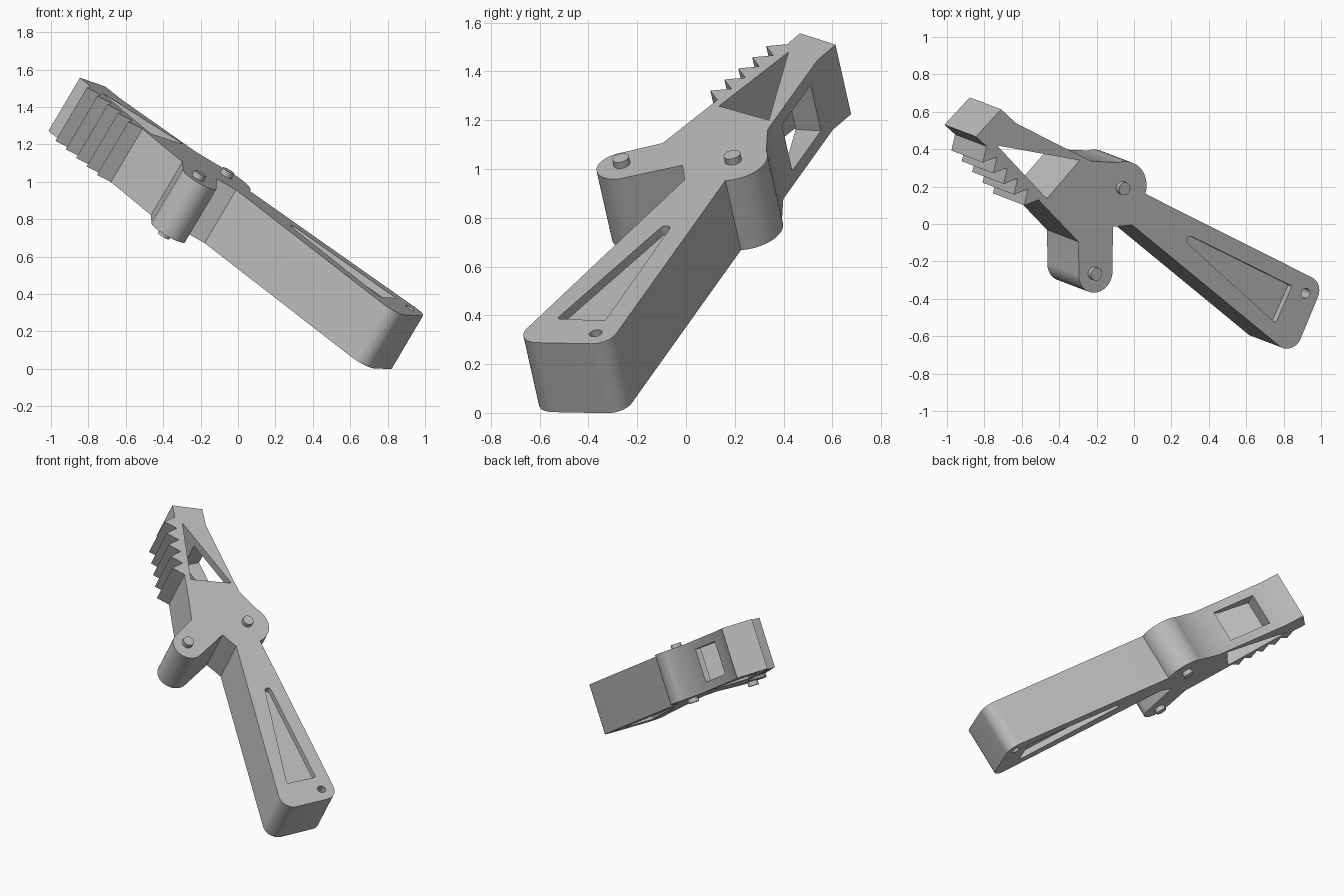
import bpy, bmesh
from math import atan2, cos, sin, pi, tan, radians
from mathutils import Vector

if "Cube" in bpy.data.objects:
    bpy.data.objects.remove(bpy.data.objects["Cube"])

# Tilted frame: local z is the plate normal, local z = 0 is the upper face
N = Vector((0.50, -0.19, 0.846)).normalized()
LEVEL, THICK = 0.805, 0.337
FRAME = N.to_track_quat('Z', 'Y').to_matrix().to_4x4()
FRAME.translation = N * LEVEL
INV = FRAME.inverted()

grey = bpy.data.materials.new("light_grey")
grey.use_nodes = True
grey.diffuse_color = (0.5, 0.5, 0.5, 1)
grey.node_tree.nodes["Principled BSDF"].inputs["Base Color"].default_value = (0.5, 0.5, 0.5, 1)


def flat(x, y):
    """Plan position dropped on the upper face, in local 2D."""
    z = (LEVEL - N.x * x - N.y * y) / N.z
    return (INV @ Vector((x, y, z))).xy


def arc(centre, r, start, end, n=24):
    """Clockwise arc between the directions of two points."""
    c = flat(*centre)
    a, b = [atan2(d.y, d.x) for d in (flat(*start) - c, flat(*end) - c)]
    sweep = (a - b) % (2 * pi)
    return [c + r * Vector((cos(a - sweep * i / n), sin(a - sweep * i / n))) for i in range(n + 1)]


def fillet(before, corner, after, r, n=10):
    """Rounded corner between two straight edges."""
    p, c, q = flat(*before), flat(*corner), flat(*after)
    d1, d2 = (p - c).normalized(), (q - c).normalized()
    half = d1.angle(d2) / 2
    s, e = c + d1 * r / tan(half), c + d2 * r / tan(half)
    mid = c + (d1 + d2).normalized() * r / sin(half)
    turn = (s - mid).angle_signed(e - mid)
    a = atan2((s - mid).y, (s - mid).x)
    return [mid + r * Vector((cos(a - turn * i / n), sin(a - turn * i / n))) for i in range(n + 1)]


def prism(name, pts, low, high):
    bm = bmesh.new()
    face = bm.faces.new([bm.verts.new((p.x, p.y, low)) for p in pts])
    top = bmesh.ops.extrude_face_region(bm, geom=[face])["geom"]
    bmesh.ops.translate(bm, verts=[v for v in top if isinstance(v, bmesh.types.BMVert)],
                        vec=(0, 0, high - low))
    bmesh.ops.recalc_face_normals(bm, faces=bm.faces)
    mesh = bpy.data.meshes.new(name)
    bm.to_mesh(mesh)
    bm.free()
    mesh.materials.append(grey)
    ob = bpy.data.objects.new(name, mesh)
    bpy.context.collection.objects.link(ob)
    ob.matrix_world = FRAME
    return ob


def disc(centre, r, n=24):
    c = flat(*centre)
    return [c + r * Vector((cos(2 * pi * i / n), sin(2 * pi * i / n))) for i in range(n)]


def activate(ob):
    bpy.ops.object.select_all(action='DESELECT')
    ob.select_set(True)
    bpy.context.view_layer.objects.active = ob


def cut(ob, cutter):
    cutter.hide_render = True
    mod = ob.modifiers.new("cut", 'BOOLEAN')
    mod.operation, mod.solver, mod.object = 'DIFFERENCE', 'EXACT', cutter
    activate(ob)
    bpy.ops.object.modifier_apply(modifier=mod.name)
    bpy.data.objects.remove(cutter)


# Outline: jaw tip, pivot boss, handle, short lever, toothed jaw edge
pivot, lever = (-0.06, 0.19), (-0.205, -0.265)
boss_end, notch = (0.067, 0.16), (-0.01, -0.005)
far, near = (1.014, -0.317), (0.85, -0.712)
outline = [flat(*p) for p in ((-0.845, 0.467), (-0.71, 0.613), (-0.63, 0.538), (-0.227, 0.335))]
outline += arc(pivot, 0.147, (-0.08, 0.334), boss_end)
outline += fillet(boss_end, far, near, 0.085) + fillet(far, near, notch, 0.085)
outline += [flat(*notch), flat(-0.112, -0.015)]
outline += arc(lever, 0.104, (-0.115, -0.27), (-0.297, -0.262))
outline.append(flat(-0.297, -0.095))
tip, step, root = Vector((-0.586, 0.10)), Vector((-0.0555, 0.0572)), Vector((0.075, 0.029))
for i in range(5):
    t = tip + step * i
    outline += [flat(*(t + root)), flat(*t)]
outline.append(flat(*(tip + step * 5 + root)))
body = prism("clamp_body", outline, -THICK, 0)

# Triangular opening through the jaw and the window in its back wall
triangle = [flat(*p) for p in ((-0.732, 0.42), (-0.29, 0.34), (-0.466, 0.135))]
cut(body, prism("jaw_opening", triangle, -THICK - 0.1, 0.1))
a, b = flat(-0.555, 0.50), flat(-0.322, 0.383)
along = (b - a).normalized()
inward = Vector((along.y, -along.x))
window = [a - inward * 0.1, b - inward * 0.1, b + inward * 0.055, a + inward * 0.13]
cut(body, prism("jaw_window", window, -THICK + 0.058, -0.058))

# Shallow recess on both faces of the handle, and the hole at its end
tri = [(0.17, 0.002), (0.845, -0.332), (0.757, -0.53)]
recess = []
for i, r in enumerate((0.022, 0.012, 0.012)):
    recess += fillet(tri[i - 1], tri[i], tri[(i + 1) % 3], r, 6)
for low, high in ((-0.04, 0.1), (-THICK - 0.1, -THICK + 0.04)):
    cut(body, prism("handle_recess", recess, low, high))
cut(body, prism("cord_hole", disc((0.918, -0.37), 0.027), -THICK - 0.1, 0.1))

# Pins standing proud of both faces
pins = [prism(name, disc(c, 0.035), -THICK - 0.03, 0.03)
        for name, c in (("pivot_pin", (-0.065, 0.194)), ("lever_pin", (-0.215, -0.263)))]

for ob in [body] + pins:
    activate(ob)
    bpy.ops.object.shade_smooth_by_angle(angle=radians(30))
